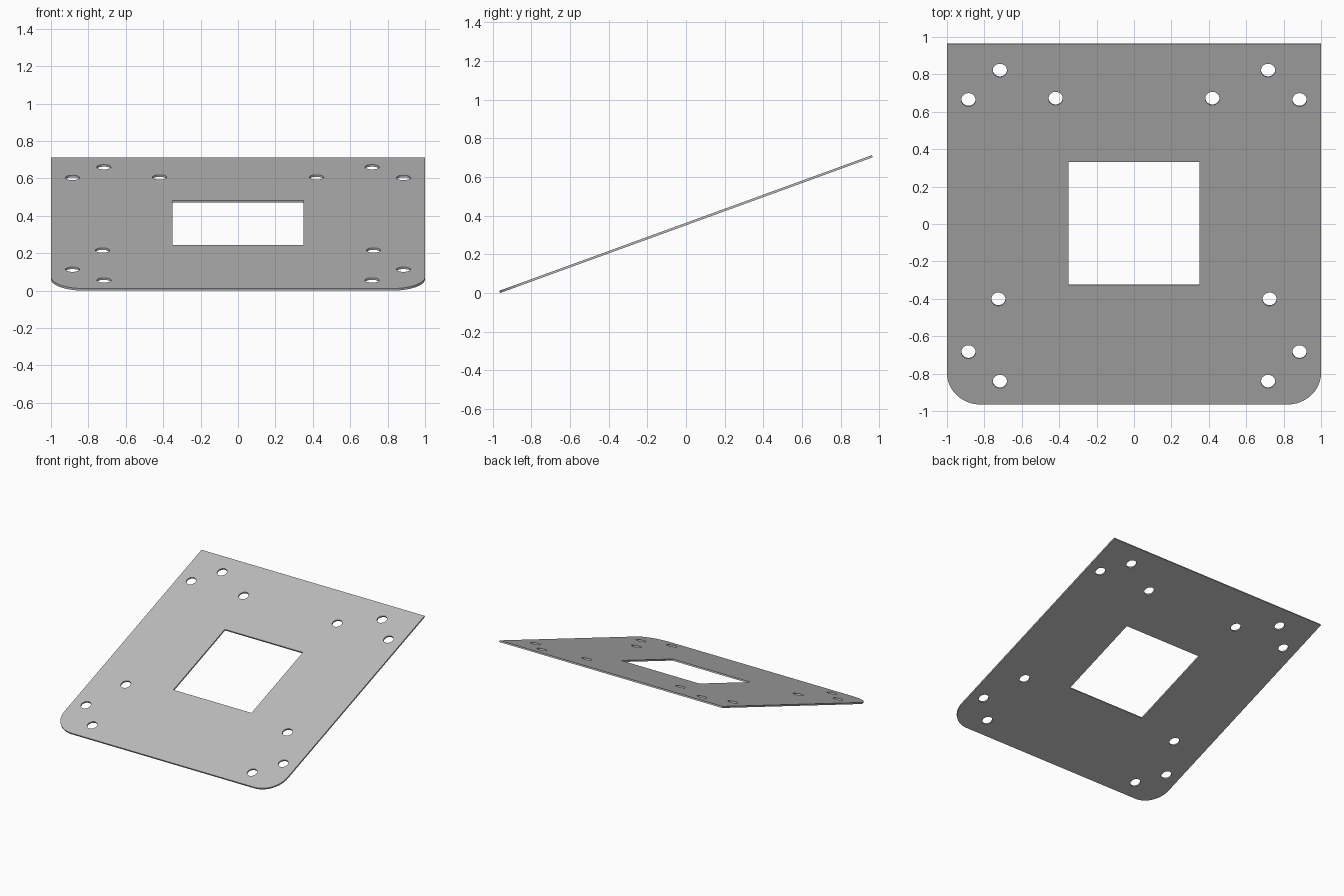
import bpy
from math import radians, cos, sin, pi

cube = bpy.data.objects.get("Cube")
if cube:
    bpy.data.objects.remove(cube, do_unlink=True)

TILT = radians(20)
THICK = 0.012
HALF_X = 1.0
HALF_Y = 1.025          # half length along the sloping plate
CORNER = 0.18
HOLE_R = 0.038


def arc(cx, cy, r, start, end, steps):
    """Points along a circular arc, angles in degrees."""
    angles = [radians(start + (end - start) * i / steps) for i in range(steps + 1)]
    return [(cx + r * cos(a), cy + r * sin(a)) for a in angles]


def add_loop(curve, points):
    spline = curve.splines.new("POLY")
    spline.points.add(len(points) - 1)
    for p, (x, y) in zip(spline.points, points):
        p.co = (x, y, 0, 1)
    spline.use_cyclic_u = True


# Flat profile, filled and extruded to the plate thickness
curve = bpy.data.curves.new("mounting_plate", "CURVE")
curve.dimensions = "2D"
curve.fill_mode = "BOTH"
curve.extrude = THICK / 2

# Outline: square rear corners, rounded front corners
cx, cy = HALF_X - CORNER, CORNER - HALF_Y
add_loop(curve, [(HALF_X, HALF_Y), (-HALF_X, HALF_Y)]
         + arc(-cx, cy, CORNER, 180, 270, 16)
         + arc(cx, cy, CORNER, 270, 360, 16))

# Square window
w = 0.35
add_loop(curve, [(sx * w, sy * w + 0.004) for sx, sy in ((-1, -1), (1, -1), (1, 1), (-1, 1))])

# Mirrored bolt holes, given by their place seen from above
holes = [(0.717, 0.823), (0.885, 0.666), (0.419, 0.673),
         (0.725, -0.4), (0.885, -0.682), (0.717, -0.84)]
for x, y in holes:
    for side in (-1, 1):
        add_loop(curve, arc(side * x, y / cos(TILT), HOLE_R, 0, 360, 32)[:-1])

plate = bpy.data.objects.new("mounting_plate", curve)
bpy.context.collection.objects.link(plate)

# Grey metal
grey = bpy.data.materials.new("grey_metal")
grey.use_nodes = True
colour = (0.5, 0.5, 0.5, 1)
grey.diffuse_color = colour
grey.node_tree.nodes["Principled BSDF"].inputs["Base Color"].default_value = colour
curve.materials.append(grey)

# Turn into a mesh and tilt it, front edge on the floor
bpy.ops.object.select_all(action="DESELECT")
plate.select_set(True)
bpy.context.view_layer.objects.active = plate
bpy.ops.object.convert(target="MESH")
plate = bpy.context.object
plate.rotation_euler.x = TILT
plate.location.z = HALF_Y * sin(TILT) + THICK / 2 * cos(TILT)
bpy.ops.object.transform_apply(location=True, rotation=True, scale=True)
bpy.ops.object.shade_smooth_by_angle(angle=radians(30))
